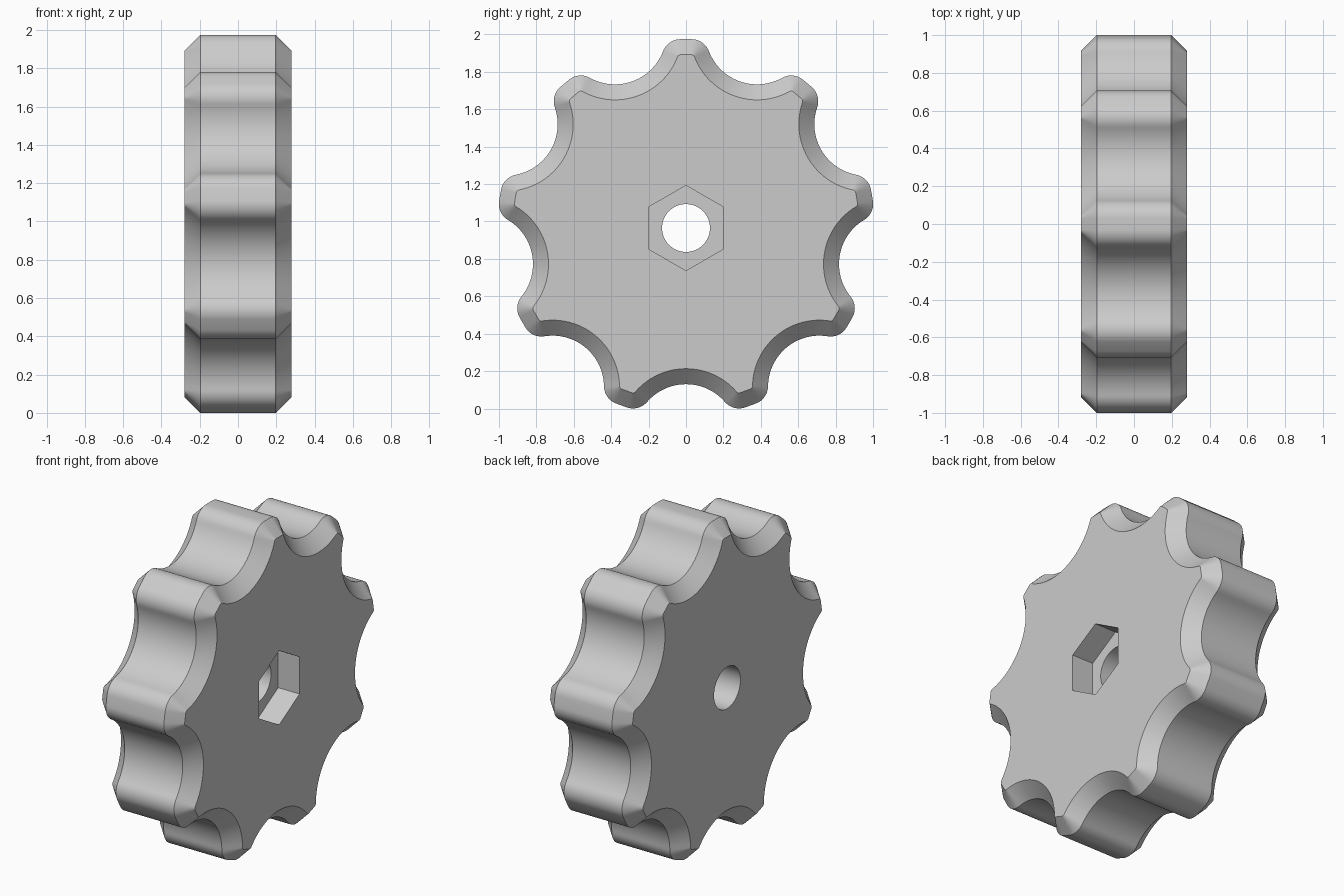
import bpy
import bmesh
from math import sin, cos, acos, atan2, pi, radians

if "Cube" in bpy.data.objects:
    bpy.data.objects.remove(bpy.data.objects["Cube"], do_unlink=True)

LOBES = 9
STEP = 2 * pi / LOBES
CENTRE_Z = 0.965
TIP_R, FILLET_R = 1.01, 0.10        # lobe tips and their rounded corners
SCOOP_D, SCOOP_R = 1.11, 0.275      # finger scoops between the lobes
HALF, CHAMFER = 0.28, 0.083
HEX_R, HEX_DEPTH, BORE_R = 0.2275, 0.145, 0.128

grey = bpy.data.materials.new("light grey")
grey.use_nodes = True
grey.diffuse_color = (0.6, 0.6, 0.6, 1)
grey.node_tree.nodes["Principled BSDF"].inputs["Base Color"].default_value = (0.6, 0.6, 0.6, 1)


def polar(dist, ang):
    """Point at a clockwise angle from straight up."""
    return dist * sin(ang), dist * cos(ang)


def arc(centre, radius, start, end, count):
    pts = []
    for i in range(count + 1):
        u, v = polar(radius, start + (end - start) * i / count)
        pts.append((centre[0] + u, centre[1] + v))
    return pts


def outline(inset):
    """Lobed outline, moved inwards by a parallel offset."""
    dist, reach = TIP_R - FILLET_R, SCOOP_R + FILLET_R
    a = STEP / 2 - acos((dist**2 + SCOOP_D**2 - reach**2) / (2 * dist * SCOOP_D))
    f, s = polar(dist, a), polar(SCOOP_D, STEP / 2)
    b = atan2(s[0] - f[0], s[1] - f[1])
    pts = []
    for k in range(LOBES):
        t = k * STEP
        r = FILLET_R - inset
        pts += arc(polar(dist, t - a), r, t - b, t - a, 10)
        pts += arc(polar(dist, t + a), r, t + a, t + b, 10)
        pts += arc(polar(SCOOP_D, t + STEP / 2), SCOOP_R + inset,
                   t + b + pi, t + STEP - b + pi, 28)[1:-1]
    return pts


def loft(name, sections):
    """Closed solid through (x, outline) sections along the x axis."""
    bm = bmesh.new()
    rings = [[bm.verts.new((x, y, z + CENTRE_Z)) for y, z in pts] for x, pts in sections]
    for r0, r1 in zip(rings, rings[1:]):
        for i in range(len(r0)):
            bm.faces.new((r0[i - 1], r0[i], r1[i], r1[i - 1]))
    bm.faces.new(rings[0])
    bm.faces.new(rings[-1])
    bmesh.ops.recalc_face_normals(bm, faces=bm.faces)
    mesh = bpy.data.meshes.new(name)
    bm.to_mesh(mesh)
    bm.free()
    mesh.materials.append(grey)
    obj = bpy.data.objects.new(name, mesh)
    bpy.context.collection.objects.link(obj)
    return obj


def ring(radius, sides):
    return [polar(radius, 2 * pi * i / sides) for i in range(sides)]


# Chamfered knob body
full, small = outline(0), outline(CHAMFER)
knob = loft("knob_body", [(-HALF, small), (CHAMFER - HALF, full),
                          (HALF - CHAMFER, full), (HALF, small)])

# Through bore and hexagonal nut pocket
cutters = [loft("bore_cutter", [(-1, ring(BORE_R, 64)), (1, ring(BORE_R, 64))]),
           loft("nut_pocket_cutter", [(HALF - HEX_DEPTH, ring(HEX_R, 6)), (1, ring(HEX_R, 6))])]
bpy.context.view_layer.objects.active = knob
knob.select_set(True)
for cutter in cutters:
    cutter.hide_render = True
    mod = knob.modifiers.new(cutter.name, "BOOLEAN")
    mod.operation = "DIFFERENCE"
    mod.solver = "EXACT"
    mod.object = cutter
    bpy.ops.object.modifier_apply(modifier=mod.name)
    bpy.data.objects.remove(cutter, do_unlink=True)

bpy.ops.object.shade_smooth_by_angle(angle=radians(30))
